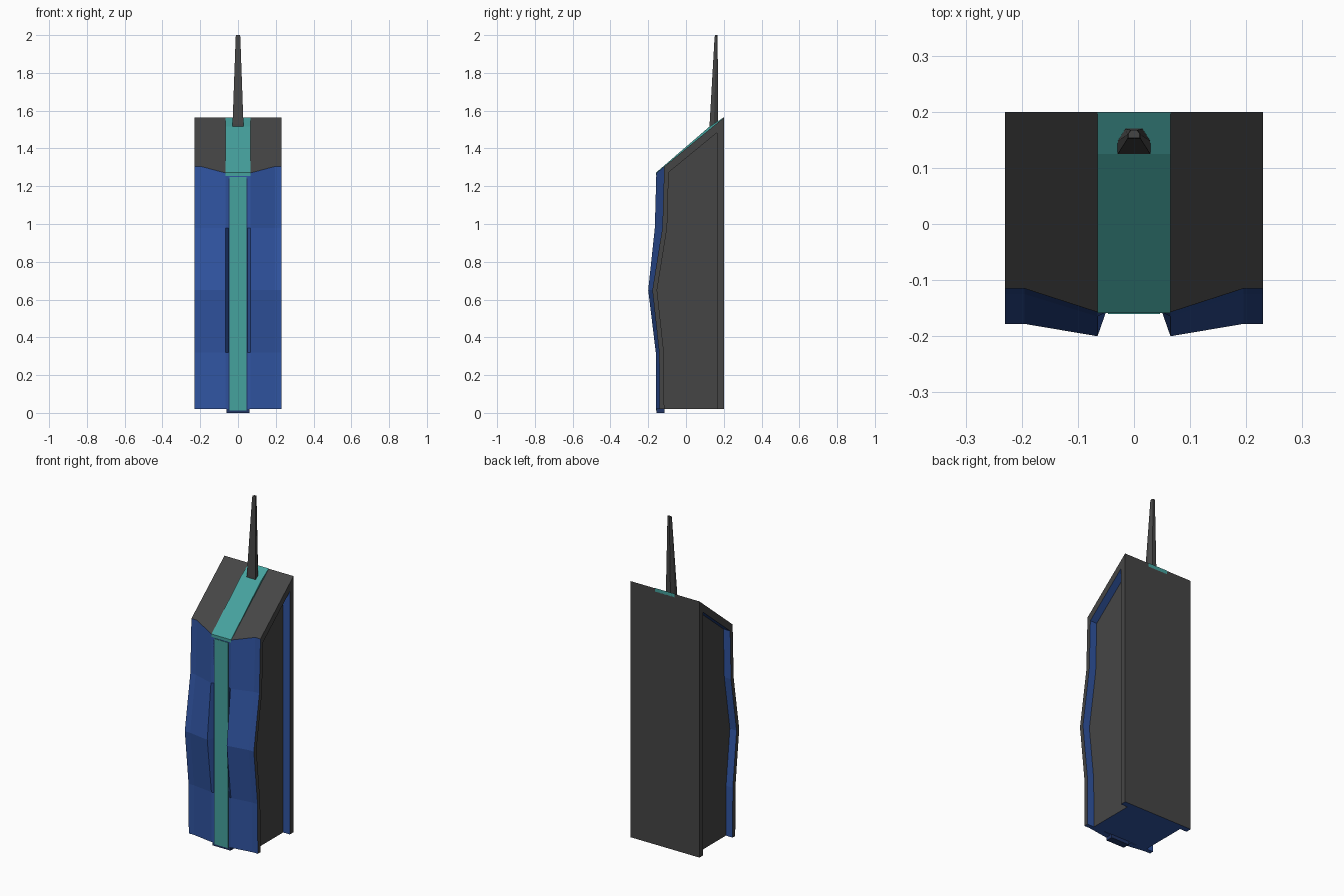
import bpy, bmesh

if "Cube" in bpy.data.objects:
    bpy.data.objects.remove(bpy.data.objects["Cube"])


def material(name, rgb):
    m = bpy.data.materials.new(name)
    m.diffuse_color = (*rgb, 1)
    m.use_nodes = True
    m.node_tree.nodes["Principled BSDF"].inputs["Base Color"].default_value = m.diffuse_color
    return m


GREY = material("dark_grey", (0.06, 0.06, 0.06))
BLUE = material("blue", (0.03, 0.09, 0.36))
NAVY = material("navy", (0.015, 0.035, 0.13))
TEAL = material("teal", (0.06, 0.36, 0.34))


def loft(name, rings, mats, pick=None, mirror=False):
    """Skin equal-length closed rings; pick(normal) gives the material slot."""
    bm = bmesh.new()
    loops = [[bm.verts.new(p) for p in ring] for ring in rings]
    n = len(loops[0])
    for a, b in zip(loops, loops[1:]):
        for i in range(n):
            j = (i + 1) % n
            bm.faces.new((a[i], a[j], b[j], b[i]))
    bm.faces.new(loops[0][::-1])
    bm.faces.new(loops[-1])
    bmesh.ops.recalc_face_normals(bm, faces=bm.faces)
    bm.normal_update()
    if pick:
        for f in bm.faces:
            f.material_index = pick(f.normal)
    me = bpy.data.meshes.new(name)
    bm.to_mesh(me)
    bm.free()
    for m in mats:
        me.materials.append(m)
    ob = bpy.data.objects.new(name, me)
    bpy.context.collection.objects.link(ob)
    if mirror:
        ob.modifiers.new("mirror", 'MIRROR')
    return ob


def prism(name, profile, half, mats, pick=None):
    """Extrude a (y, z) side profile across the width."""
    return loft(name, [[(x, y, z) for y, z in profile] for x in (-half, half)], mats, pick)


def roof_z(y):
    return 1.27 + (y + 0.157) * 0.82


# z level, front crest y beside the groove, front y at the outer edge
STATIONS = [(0.02, -0.16, -0.14), (0.32, -0.16, -0.142), (0.65, -0.20, -0.178),
            (0.98, -0.165, -0.125), (None, -0.157, -0.115)]
W, INSET, RIM = 0.23, 0.185, 0.025

# Inner core: its sides are the recessed panels, open at the bottom
front = [(yo + RIM * 0.9, z or roof_z(yo) - 0.02) for z, yi, yo in STATIONS]
prism("core", front + [(0.18, roof_z(0.18) - 0.02), (0.18, 0.02)], INSET,
      [GREY, BLUE], lambda n: int(n.z < -0.5))

# Angled front panels with grey outer rims
rings = []
for z, yi, yo in STATIONS:
    section = [(0.05, -0.125), (0.05, -0.157), (0.065, yi), (0.195, yo),
               (W, yo), (W, yo + RIM), (0.14, yo + RIM)]
    rings.append([(x, y, z or roof_z(y)) for x, y in section])
loft("front_panel", rings, [BLUE, GREY], lambda n: int(n.x > 0.9 or n.z > 0.5), mirror=True)

# Back plate
prism("back_plate", [(0.165, 0.02), (0.2, 0.02), (0.2, roof_z(0.2)), (0.165, roof_z(0.165))],
      W, [GREY, BLUE], lambda n: int(n.y < -0.9 or n.z < -0.9))

# Sloped roof slab
prism("roof", [(-0.115, roof_z(-0.115)), (0.2, roof_z(0.2)), (0.2, roof_z(0.2) - 0.05),
               (-0.115, roof_z(-0.115) - 0.05)],
      W, [GREY, BLUE], lambda n: int(n.z < -0.5))
loft("roof_front_fill", [[(x, y, roof_z(y) + d) for x, y in
     ((-0.195, -0.115), (-0.065, -0.157), (0.065, -0.157), (0.195, -0.115))]
     for d in (-0.03, 0)], [GREY, BLUE], lambda n: int(n.y < -0.8))

# Raised roof stripe
prism("roof_stripe", [(-0.159, 1.255), (-0.159, 1.272), (0.125, roof_z(0.125) + 0.015),
                      (0.2, roof_z(0.2) + 0.002), (0.2, roof_z(0.2) - 0.02)], 0.065, [TEAL])

# Groove backing and front stripe
prism("groove_backing", [(-0.157, 0), (-0.157, 1.265), (-0.1, 1.265), (-0.115, 0)], 0.06, [NAVY])
prism("front_stripe", [(-0.16, 0.012), (-0.16, 1.25), (-0.15, 1.25), (-0.15, 0.012)], 0.046, [TEAL])

# Tapered antenna with chamfered rear corners
base = [(-0.034, 0.125), (0.034, 0.125), (0.034, 0.148), (0.018, 0.17), (-0.018, 0.17), (-0.034, 0.148)]
loft("antenna", [[(x * s, 0.166 + (y - 0.166) * t, z) for x, y in base]
                 for s, t, z in ((0.9, 1, 1.49), (0.85, 1, 1.53), (0.36, 0.36, 1.99), (0.3, 0.3, 2.0))], [GREY])
